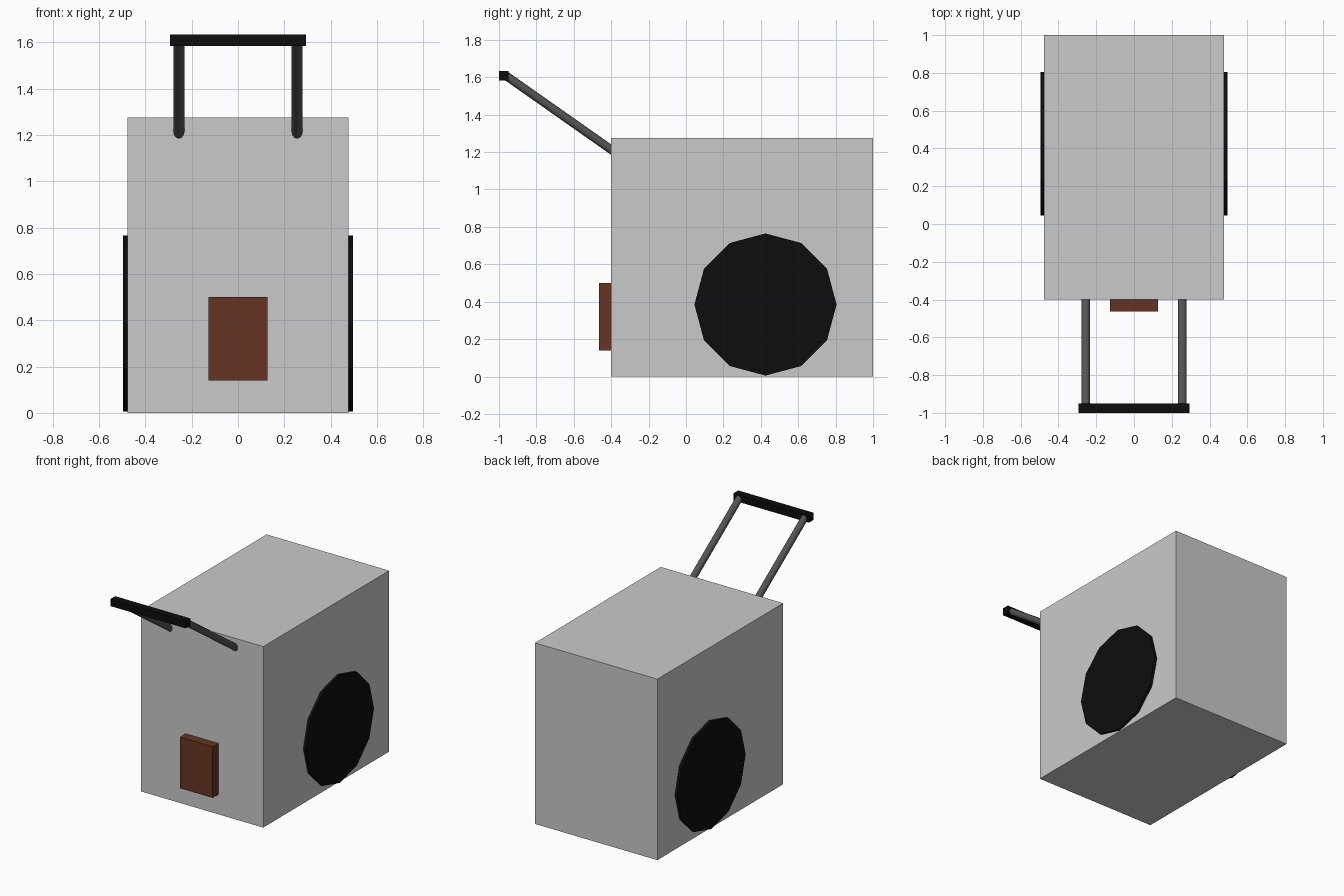
import bpy
from math import pi
from mathutils import Vector

if "Cube" in bpy.data.objects:
    bpy.data.objects.remove(bpy.data.objects["Cube"])


def material(name, color):
    mat = bpy.data.materials.new(name)
    mat.use_nodes = True
    mat.diffuse_color = (*color, 1)
    mat.node_tree.nodes["Principled BSDF"].inputs["Base Color"].default_value = (*color, 1)
    return mat


light_grey = material("light grey", (0.59, 0.59, 0.59))
black = material("black", (0.004, 0.004, 0.004))
brown = material("brown", (0.133, 0.035, 0.016))
dark_metal = material("dark metal", (0.085, 0.09, 0.085))


def finish(name, mat):
    obj = bpy.context.object
    obj.name = obj.data.name = name
    obj.data.materials.append(mat)
    return obj


def box(name, low, high, mat):
    low, high = Vector(low), Vector(high)
    bpy.ops.mesh.primitive_cube_add(size=1, location=(low + high) / 2)
    obj = finish(name, mat)
    obj.data.transform(obj.matrix_world.to_3x3().to_4x4())
    for v in obj.data.vertices:
        v.co = v.co * (high - low)
    return obj


def rod(name, start, end, radius, sides, mat):
    start, end = Vector(start), Vector(end)
    axis = end - start
    bpy.ops.mesh.primitive_cylinder_add(
        vertices=sides, radius=radius, depth=axis.length, location=(start + end) / 2,
        rotation=axis.to_track_quat("Z", "Y").to_euler())
    return finish(name, mat)


# Main body and front block
box("body", (-0.477, -0.4, 0), (0.477, 1, 1.275), light_grey)
box("front_block", (-0.128, -0.464, 0.14), (0.128, -0.39, 0.5), brown)

# Handle grip
box("handle_grip", (-0.293, -1, 1.583), (0.293, -0.949, 1.634), black)

# Wheels and handle rods on both sides
for side, s in (("left", 1), ("right", -1)):
    bpy.ops.mesh.primitive_cylinder_add(
        vertices=12, radius=0.38, depth=0.04,
        location=(s * 0.476, 0.425, 0.385), rotation=(0, pi / 2, 0))
    finish(side + "_wheel", black)
    rod(side + "_handle_rod", (s * 0.255, -0.962, 1.608), (s * 0.255, -0.35, 1.178),
        0.023, 12, dark_metal)
